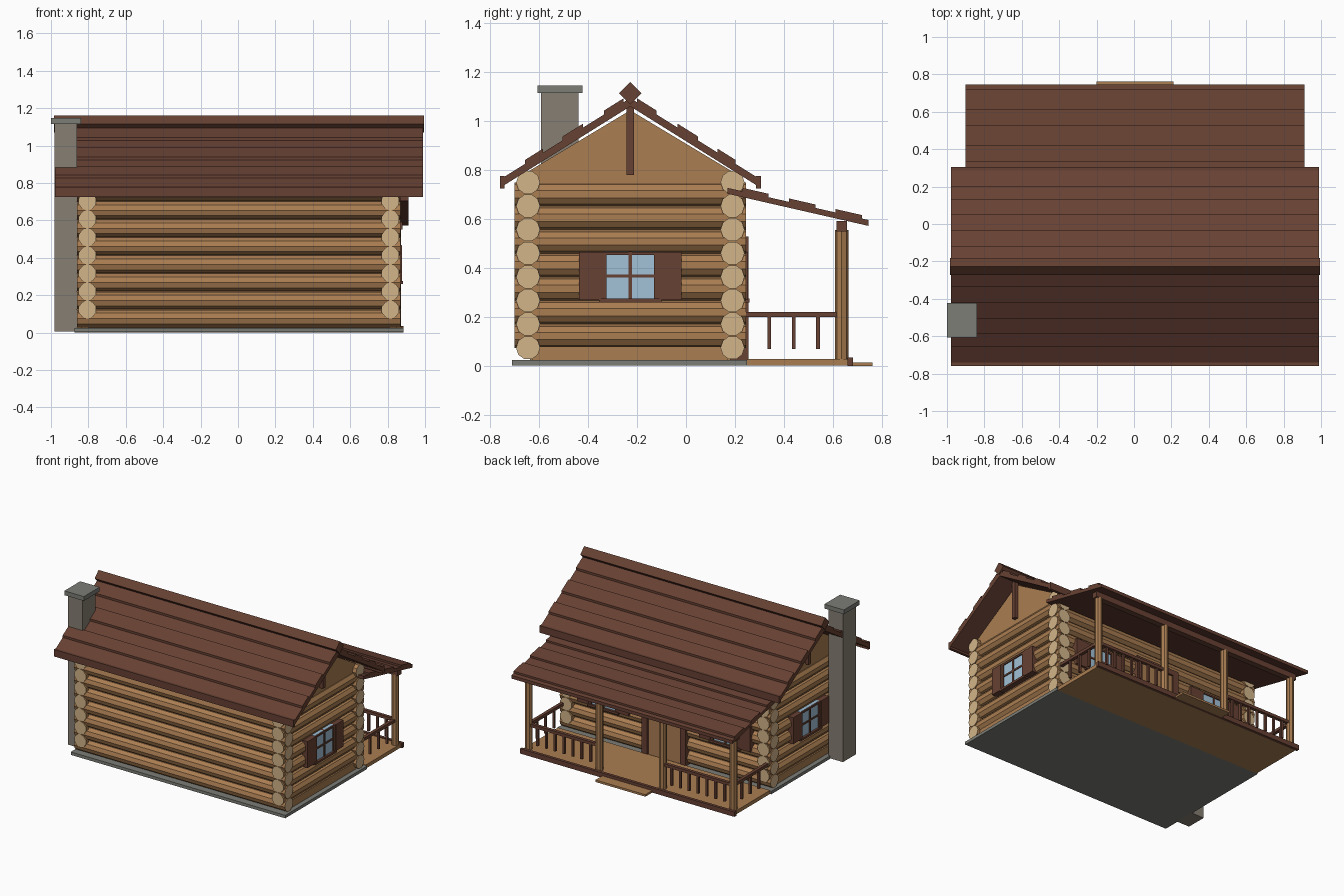
import bpy, bmesh, math
from mathutils import Matrix, Vector

old = bpy.data.objects.get("Cube")
if old:
    bpy.data.objects.remove(old, do_unlink=True)


def material(name, rgb):
    m = bpy.data.materials.new(name)
    m.use_nodes = True
    col = (*rgb, 1)
    m.diffuse_color = col
    bsdf = next(n for n in m.node_tree.nodes if n.type == 'BSDF_PRINCIPLED')
    bsdf.inputs["Base Color"].default_value = col
    bsdf.inputs["Roughness"].default_value = 0.9
    return m


WOOD = material("log wood", (0.40, 0.205, 0.083))
CUT = material("cut log end", (0.65, 0.46, 0.25))
DARK = material("dark brown timber", (0.135, 0.052, 0.033))
STONE = material("chimney stone", (0.24, 0.21, 0.17))
SLATE = material("foundation stone", (0.20, 0.205, 0.18))
GLASS = material("window glass", (0.36, 0.54, 0.69))

CX, CY = 0.005, -0.2275          # house centre
WX, WY = 0.81, 0.4175            # half distance between wall axes
R, STEP = 0.049, 0.0965          # log radius and course height


def finish(name, bm, *mats):
    bmesh.ops.recalc_face_normals(bm, faces=bm.faces)
    me = bpy.data.meshes.new(name)
    bm.to_mesh(me)
    bm.free()
    for m in mats:
        me.materials.append(m)
    ob = bpy.data.objects.new(name, me)
    bpy.context.collection.objects.link(ob)
    return ob


def box(name, xs, ys, zs, mat, frame=Matrix()):
    bm = bmesh.new()
    centre = Vector([sum(s) / 2 for s in (xs, ys, zs)])
    size = [s[1] - s[0] for s in (xs, ys, zs)]
    bmesh.ops.create_cube(bm, size=1, matrix=frame @ Matrix.Translation(centre) @ Matrix.Diagonal((*size, 1)))
    return finish(name, bm, mat)


def prism(name, profile, x0, x1, mat):
    """Extrude a (y, z) outline along x."""
    bm = bmesh.new()
    face = bm.faces.new([bm.verts.new((x0, y, z)) for y, z in profile])
    new = bmesh.ops.extrude_face_region(bm, geom=[face])["geom"]
    bmesh.ops.translate(bm, vec=(x1 - x0, 0, 0), verts=[v for v in new if isinstance(v, bmesh.types.BMVert)])
    return finish(name, bm, mat)


def cylinder(name, centre, axis, length, radius, sides, *mats):
    bm = bmesh.new()
    turn = Vector((0, 0, 1)).rotation_difference(Vector(axis)).to_matrix().to_4x4()
    bmesh.ops.create_cone(bm, cap_ends=True, segments=sides, radius1=radius, radius2=radius, depth=length,
                          matrix=Matrix.Translation(centre) @ turn)
    if len(mats) > 1:
        for f in bm.faces:
            f.normal_update()
            f.material_index = int(abs(f.normal.dot(Vector(axis))) > 0.9)
    return finish(name, bm, *mats)


# Foundation and inner wall core
box("foundation", (CX - 0.88, CX + 0.88), (-0.71, 0.25), (0.003, 0.025), SLATE)
box("wall_core", (CX - 0.805, CX + 0.805), (CY - 0.41, CY + 0.41), (0.02, 0.76), WOOD)

# Interlocking log walls
for s in (-1, 1):
    for i in range(8):
        cylinder("long_wall_log", (CX, CY + s * WY, 0.075 + i * STEP), (1, 0, 0), 1.73, R, 10, WOOD, CUT)
    for i in range(7):
        cylinder("end_wall_log", (CX + s * WX, CY, 0.123 + i * STEP), (0, 1, 0), 0.945, R, 10, WOOD, CUT)
    # Lowest filler and gable
    box("sill_log", sorted((CX + s * 0.78, CX + s * 0.845)), (CY - 0.4, CY + 0.4), (0.025, 0.08), WOOD)
    gable = [(CY - 0.45, 0.74), (CY + 0.45, 0.74), (CY + 0.45, 0.775), (CY, 1.045), (CY - 0.45, 0.775)]
    prism("gable", gable, CX + s * 0.79, CX + s * 0.835, WOOD)
    box("gable_post", sorted((CX + s * 0.83, CX + s * 0.862)), (CY - 0.015, CY + 0.015), (0.78, 1.07), DARK)


def sloped_board(name, origin, side, slope, y0, y1, lift, thick, x0, x1):
    """Board following a slope that falls away from the origin (y, z)."""
    oy, oz = origin
    pts = [(oy + side * y, oz - slope * y + h)
           for y, h in ((y0, lift), (y1, lift), (y1, lift - thick), (y0, lift - thick))]
    return prism(name, pts, x0, x1, DARK)


# Main roof: deck, raised boards, eave trim and ridge beam
RX = (CX - 0.983, CX + 0.983)
for s in (-1, 1):
    sloped_board("roof_deck", (CY, 1.095), s, 0.625, 0, 0.525, 0, 0.034, *RX)
    for a, b in ((0.028, 0.108), (0.193, 0.277), (0.357, 0.43)):
        sloped_board("roof_board", (CY, 1.095), s, 0.625, a, b, 0.016, 0.02, *RX)
    box("eave_board", RX, sorted((CY + s * 0.513, CY + s * 0.533)), (0.725, 0.777), DARK)
d = 0.046
prism("ridge_beam", [(CY - d, 1.115), (CY, 1.115 - d), (CY + d, 1.115), (CY, 1.115 + d)],
      CX - 0.99, CX + 0.99, DARK)

# Porch roof
PX = (CX - 0.907, CX + 0.907)
sloped_board("porch_roof_deck", (0.17, 0.728), 1, 0.228, 0, 0.575, 0, 0.024, *PX)
for a in (0.06, 0.25, 0.44):
    sloped_board("porch_roof_board", (0.17, 0.728), 1, 0.228, a, a + 0.108, 0.014, 0.018, *PX)

# Porch floor, edge and step
box("porch_floor", (CX - 0.87, CX + 0.87), (0.25, 0.662), (0.003, 0.03), WOOD)
box("porch_edge", (CX - 0.88, CX + 0.88), (0.66, 0.682), (0, 0.036), DARK)
box("porch_step", (CX - 0.205, CX + 0.205), (0.682, 0.762), (0, 0.015), WOOD)

# Porch posts, beam and railings
PY = 0.636
box("porch_beam", (CX - 0.875, CX + 0.875), (0.614, 0.658), (0.55, 0.592), DARK)
for s in (-1, 1):
    for x in (0.26, 0.84):
        cylinder("porch_post", (CX + s * x, PY, 0.29), (0, 0, 1), 0.53, 0.027, 8, WOOD)
    rx = CX + s * 0.84
    box("side_rail", (rx - 0.012, rx + 0.012), (0.24, PY), (0.2, 0.222), DARK)
    for y in (0.34, 0.44, 0.54):
        box("side_baluster", (rx - 0.008, rx + 0.008), (y - 0.008, y + 0.008), (0.07, 0.205), DARK)
    box("back_rail", sorted((CX + s * 0.26, CX + s * 0.84)), (PY - 0.012, PY + 0.012), (0.2, 0.222), DARK)
    for i in range(7):
        x = CX + s * (0.26 + 0.58 * (i + 1) / 8)
        box("back_baluster", (x - 0.008, x + 0.008), (PY - 0.008, PY + 0.008), (0.07, 0.205), DARK)

# Door with frame
box("door", (CX - 0.14, CX + 0.14), (0.15, 0.241), (0.025, 0.5), WOOD)
for s in (-1, 1):
    box("door_jamb", sorted((CX + s * 0.135, CX + s * 0.18)), (0.15, 0.255), (0.025, 0.53), DARK)
box("door_lintel", (CX - 0.18, CX + 0.18), (0.15, 0.255), (0.49, 0.53), DARK)


def window(centre, angle):
    """Window in a wall; local x runs along the wall and local y points out."""
    f = Matrix.Translation(centre) @ Matrix.Rotation(angle, 4, 'Z')
    box("window_glass", (-0.11, 0.11), (-0.05, 0.002), (-0.1, 0.1), GLASS, f)
    box("window_mullion", (-0.007, 0.007), (-0.04, 0.008), (-0.1, 0.1), DARK, f)
    box("window_crossbar", (-0.11, 0.11), (-0.04, 0.008), (-0.006, 0.006), DARK, f)
    box("window_head", (-0.12, 0.12), (-0.05, 0.01), (0.085, 0.098), DARK, f)
    box("window_sill", (-0.128, 0.128), (-0.05, 0.018), (-0.108, -0.092), DARK, f)
    for s in (-1, 1):
        box("window_side", sorted((s * 0.097, s * 0.12)), (-0.05, 0.01), (-0.1, 0.098), DARK, f)
        box("window_shutter", sorted((s * 0.12, s * 0.21)), (-0.04, 0.013), (-0.098, 0.098), DARK, f)


for s in (-1, 1):
    window((CX + s * 0.86, CY, 0.368), -s * math.pi / 2)
    window((CX + s * 0.5, CY + WY + 0.051, 0.368), 0)

# Chimney
box("chimney", (-0.98, -0.86), (-0.592, -0.44), (0.006, 1.12), STONE)
box("chimney_cap", (-1.0, -0.84), (-0.607, -0.422), (1.115, 1.147), SLATE)
